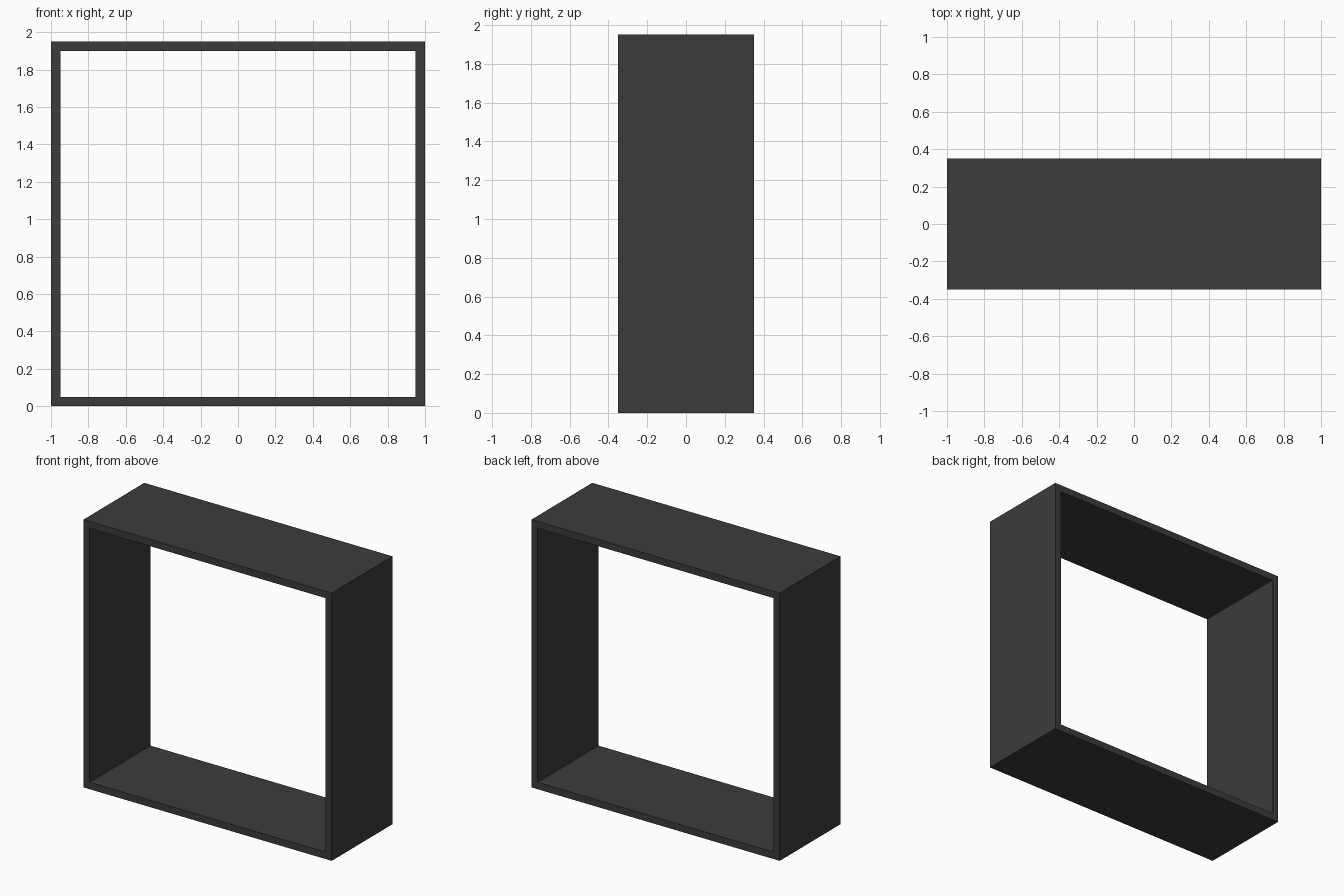
import bpy
import bmesh
from mathutils import Vector

if "Cube" in bpy.data.objects:
    bpy.data.objects.remove(bpy.data.objects["Cube"])

WIDTH, DEPTH, HEIGHT, BOARD = 2.0, 0.70, 1.95, 0.05


def rectangle(bm, inset):
    """Rectangular loop on the front plane, inset from the outer outline."""
    x, low, high = WIDTH / 2 - inset, inset, HEIGHT - inset
    corners = [(-x, low), (x, low), (x, high), (-x, high)]
    return [bm.verts.new((cx, -DEPTH / 2, cz)) for cx, cz in corners]


# Open square frame: mitred front rim extruded to the back
bm = bmesh.new()
outer, inner = rectangle(bm, 0), rectangle(bm, BOARD)
rim = []
for i in range(4):
    j = (i + 1) % 4
    rim.append(bm.faces.new((outer[i], outer[j], inner[j], inner[i])))
back = bmesh.ops.extrude_face_region(bm, geom=rim, use_keep_orig=True)
back_verts = [g for g in back["geom"] if isinstance(g, bmesh.types.BMVert)]
bmesh.ops.translate(bm, verts=back_verts, vec=Vector((0, DEPTH, 0)))
bmesh.ops.recalc_face_normals(bm, faces=bm.faces)

mesh = bpy.data.meshes.new("open_frame")
bm.to_mesh(mesh)
bm.free()
frame = bpy.data.objects.new("open_frame", mesh)
bpy.context.collection.objects.link(frame)

# Dark charcoal finish
charcoal = bpy.data.materials.new("charcoal")
charcoal.diffuse_color = (0.045, 0.045, 0.045, 1)
charcoal.use_nodes = True
charcoal.node_tree.nodes["Principled BSDF"].inputs["Base Color"].default_value = charcoal.diffuse_color
mesh.materials.append(charcoal)
